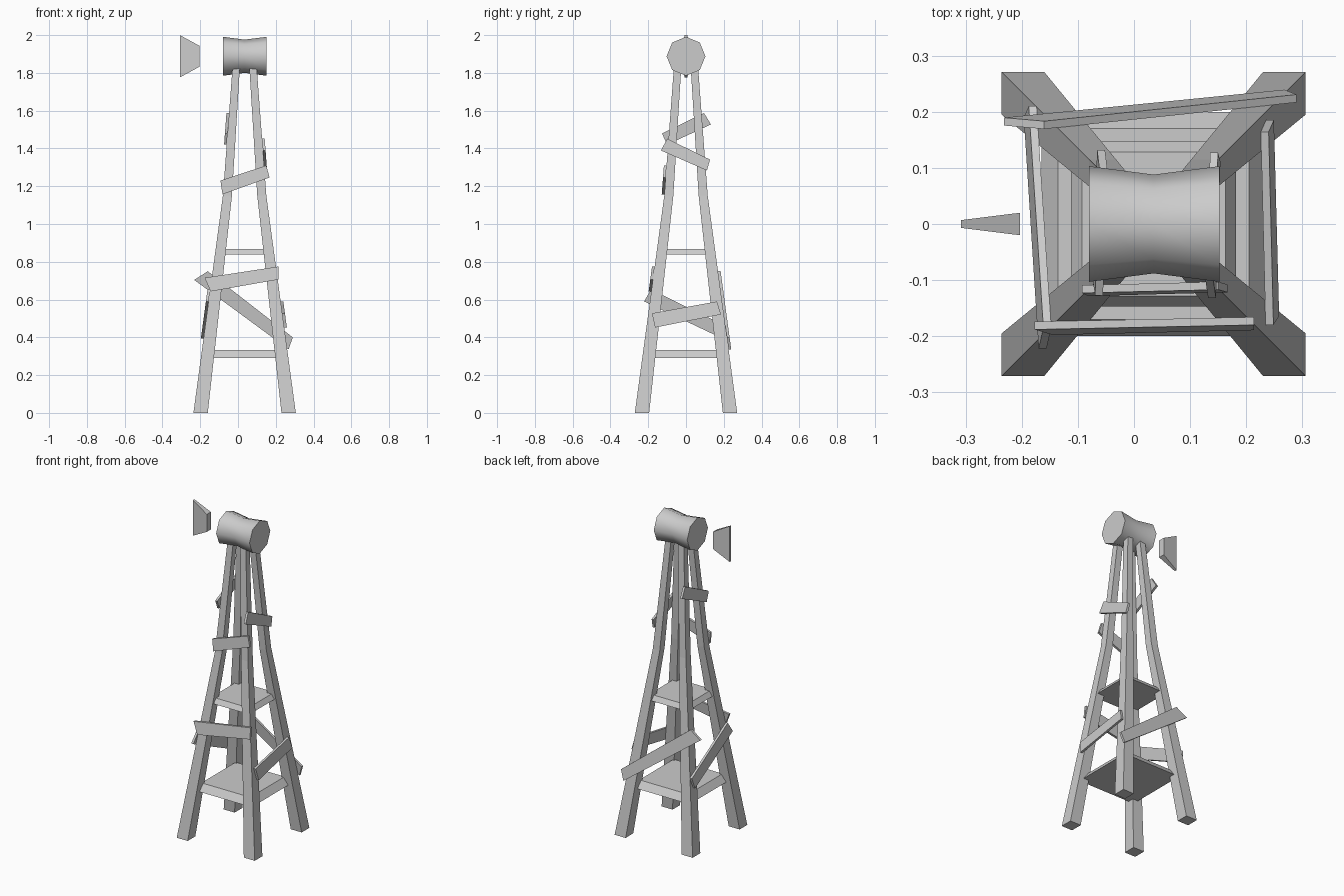
import bpy
from math import cos, sin, pi

if "Cube" in bpy.data.objects:
    bpy.data.objects.remove(bpy.data.objects["Cube"])

CX = 0.035  # tower axis
LEG = [(0.0, 0.271, 0.195), (1.15, 0.115, 0.067), (1.83, 0.064, 0.025)]  # z, outer, inner half-width


def mesh(name, verts, faces):
    me = bpy.data.meshes.new(name)
    me.from_pydata(verts, [], faces)
    me.update()
    ob = bpy.data.objects.new(name, me)
    bpy.context.collection.objects.link(ob)
    # consistent outward normals
    bpy.ops.object.select_all(action='DESELECT')
    bpy.context.view_layer.objects.active = ob
    ob.select_set(True)
    bpy.ops.object.mode_set(mode='EDIT')
    bpy.ops.mesh.select_all(action='SELECT')
    bpy.ops.mesh.normals_make_consistent(inside=False)
    bpy.ops.object.mode_set(mode='OBJECT')
    return ob


def loft(name, rings):
    """Skin closed rings of equal length, capped at both ends."""
    n = len(rings[0])
    verts = [v for r in rings for v in r]
    faces = [tuple(range(n)), tuple(range(len(verts) - n, len(verts)))]
    for k in range(len(rings) - 1):
        for i in range(n):
            j = (i + 1) % n
            faces.append((k * n + i, k * n + j, (k + 1) * n + j, (k + 1) * n + i))
    return mesh(name, verts, faces)


def outer(z):
    """Outer half-width of the tower at height z."""
    (z0, a, _), (z1, b, _) = LEG[:2] if z < LEG[1][0] else LEG[1:]
    return a + (b - a) * (z - z0) / (z1 - z0)


# Four bent, tapering legs
for sx, xn in ((-1, "left"), (1, "right")):
    for sy, yn in ((-1, "front"), (1, "back")):
        loft(f"{yn}_{xn}_leg", [
            [(CX + sx * x, sy * y, z) for x, y in ((i, i), (o, i), (o, o), (i, o))]
            for z, o, i in LEG])

# Two platforms with sloping rims
for name, z0, z1, h0, h1 in (("lower_platform", 0.29, 0.333, 0.2, 0.17),
                             ("upper_platform", 0.838, 0.868, 0.147, 0.128)):
    loft(name, [[(CX + h * a, h * b, z) for a, b in ((-1, -1), (1, -1), (1, 1), (-1, 1))]
                for z, h in ((z0, h0), (z1, h1))])


# Crooked planks lying on the sloping tower sides: corners are (along, z)
def plank(name, axis, side, corners):
    rings = []
    for off in (0.0, 0.014):
        ring = []
        for u, z in corners:
            d = side * (outer(z) + off)
            ring.append((u, d, z) if axis == 'y' else (CX + d, u, z))
        rings.append(ring)
    loft(name, rings)


plank("front_lower_plank", 'y', -1, [(-.177, .715), (-.145, .643), (.214, .706), (.214, .775)])
plank("front_upper_plank", 'y', -1, [(-.093, 1.23), (-.082, 1.157), (.167, 1.246), (.15, 1.31)])
plank("back_plank", 'y', 1, [(-.232, .704), (-.16, .75), (.29, .40), (.268, .336)])
plank("right_lower_plank", 'x', 1, [(-.18, .527), (-.164, .452), (.185, .521), (.164, .59)])
plank("right_upper_plank", 'x', 1, [(-.132, 1.389), (-.1, 1.452), (.127, 1.341), (.111, 1.283)])
plank("left_lower_plank", 'x', -1, [(-.222, .59), (-.185, .653), (.21, .46), (.19, .395)])
plank("left_upper_plank", 'x', -1, [(-.127, 1.479), (-.1, 1.42), (.132, 1.527), (.095, 1.588)])

# Eight-sided waisted hub housing
hub = loft("hub_housing", [
    [(x, r * cos(k * pi / 4), 1.888 + r * sin(k * pi / 4)) for k in range(8)]
    for x, r in ((-0.08, 0.103), (CX, 0.088), (0.152, 0.103))])
bpy.ops.object.shade_smooth_by_angle(angle=pi / 3)

# Tail vane, thicker at its narrow end
loft("tail_vane", [
    [(x, -t, 1.888 - h), (x, t, 1.888 - h), (x, t, 1.888 + h), (x, -t, 1.888 + h)]
    for x, t, h in ((-0.308, 0.007, 0.112), (-0.203, 0.02, 0.055))])
